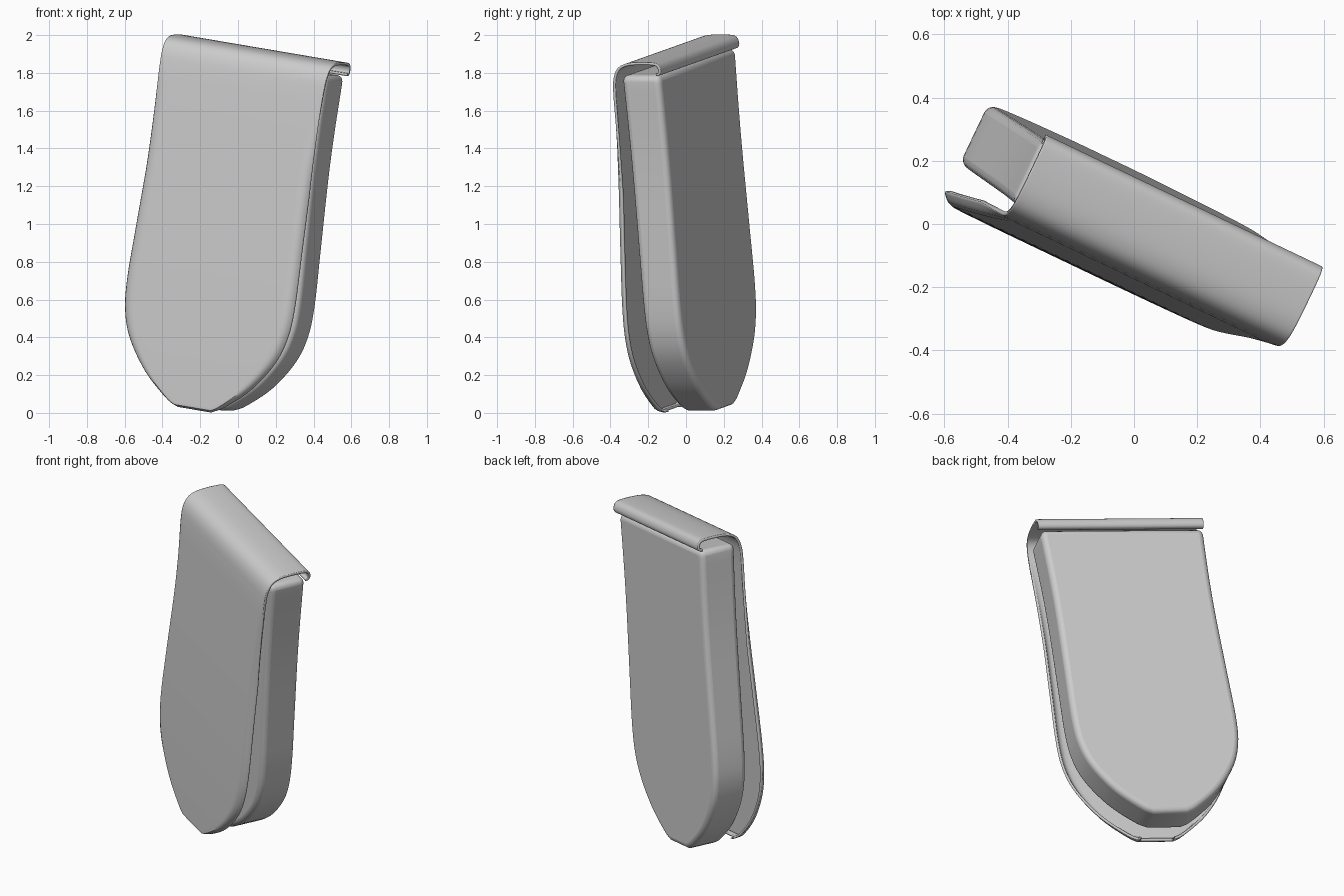
import bpy, bmesh, math
from mathutils import Matrix, Vector

cube = bpy.data.objects.get("Cube")
if cube:
    bpy.data.objects.remove(cube, do_unlink=True)

# Single plain material
grey = bpy.data.materials.new("plain_grey")
grey.use_nodes = True
COLOUR = (0.6, 0.6, 0.6, 1)
grey.diffuse_color = COLOUR
grey.node_tree.nodes["Principled BSDF"].inputs["Base Color"].default_value = COLOUR

# The pouch is turned about z and leans sideways
POSE = (Matrix.Rotation(math.radians(-25.5), 4, "Z")
        @ Matrix.Rotation(math.radians(8.7), 4, "Y")
        @ Matrix.Translation((-0.183, 0, 0)))

# Half outline, bottom to top: (half width, height)
OUTLINE = [(0.10, 0.0), (0.17, 0.035), (0.31, 0.15), (0.425, 0.305), (0.478, 0.45),
           (0.493, 0.62), (0.487, 0.9), (0.478, 1.27), (0.478, 1.52), (0.485, 1.77),
           (0.49, 1.92)]


def smooth_path(points, steps):
    """Catmull-Rom curve through the given points."""
    pts = [Vector(p) for p in points]
    pts = [2 * pts[0] - pts[1]] + pts + [2 * pts[-1] - pts[-2]]
    out = []
    for a, b, c, d in zip(pts, pts[1:], pts[2:], pts[3:]):
        for i in range(steps):
            t = i / steps
            out.append(0.5 * (2 * b + (c - a) * t + (2 * a - 5 * b + 4 * c - d) * t ** 2
                              + (3 * b - a - 3 * c + d) * t ** 3))
    return out + [pts[-2]]


EDGE = smooth_path(OUTLINE, 5)


def half_width(z):
    for p, q in zip(EDGE, EDGE[1:]):
        if z <= q.y:
            t = max(0, (z - p.y) / max(q.y - p.y, 1e-6))
            return p.x + (q.x - p.x) * t
    return EDGE[-1].x


def finish(name, bm):
    bmesh.ops.recalc_face_normals(bm, faces=bm.faces)
    bm.transform(POSE)
    mesh = bpy.data.meshes.new(name)
    bm.to_mesh(mesh)
    bm.free()
    mesh.materials.append(grey)
    obj = bpy.data.objects.new(name, mesh)
    bpy.context.collection.objects.link(obj)
    return obj


def shade(obj):
    bpy.ops.object.select_all(action="DESELECT")
    obj.select_set(True)
    bpy.context.view_layer.objects.active = obj
    bpy.ops.object.shade_smooth_by_angle(angle=math.radians(40))


# Body: solid slab, thicker from the bottom towards the top
TOP = 1.85
side = [(p.x * 0.985, p.y) for p in EDGE if p.y < TOP - 0.03]
side.append((0.477, TOP))
loop = side + [(-x, z) for x, z in reversed(side)]
bm = bmesh.new()
back = [bm.verts.new((x, 0.155 - 0.021 * z, z)) for x, z in loop]
front = [bm.verts.new((x, -0.052 - 0.03 * z, z)) for x, z in loop]
bm.faces.new(back)
bm.faces.new(front)
for i in range(len(loop)):
    j = (i + 1) % len(loop)
    bm.faces.new((back[i], back[j], front[j], front[i]))
body = finish("pouch_body", bm)
bevel = body.modifiers.new("rounded_rim", "BEVEL")
bevel.width = 0.03
bevel.segments = 4
bevel.limit_method = "ANGLE"
bevel.angle_limit = math.radians(50)
shade(body)

# Flap: one thin sheet from the back lip, over the top and down the front
over_top = smooth_path([(0.105, 1.858), (0.122, 1.862), (0.128, 1.88), (0.118, 1.905),
                        (0.09, 1.916), (0.0, 1.918), (-0.07, 1.91), (-0.115, 1.885),
                        (-0.14, 1.83), (-0.15, 1.74)], 4)
down = [Vector((-0.15 - 0.045 * math.sin(math.pi / 2 * (1.74 - p.y) / 1.74), p.y))
        for p in reversed(EDGE) if 0.001 < p.y < 1.72]
bottom_hem = [Vector((-0.19, 0.003)), Vector((-0.18, -0.002)), Vector((-0.168, 0.0))]
path = over_top + down + bottom_hem
across = [-1, -0.99, -0.975, -0.955, -0.92] + [i / 8 for i in range(-7, 8)]
across += [0.92, 0.955, 0.975, 0.99, 1]

bm = bmesh.new()
rows = []
for y, z in path:
    w = half_width(z)
    # rim of the front panel rolls back towards the body
    roll = 0.03 * min(1, max(0, (1.8 - z) / 0.6)) if y < -0.1 else 0
    rows.append([bm.verts.new((t * w + 0.008, y + roll * max(0, (abs(t) - 0.92) / 0.08) ** 2, z))
                 for t in across])
for r, s in zip(rows, rows[1:]):
    for i in range(len(across) - 1):
        bm.faces.new((r[i], r[i + 1], s[i + 1], s[i]))
flap = finish("closing_flap", bm)
shell = flap.modifiers.new("sheet_thickness", "SOLIDIFY")
shell.thickness = 0.014
shell.offset = 0
shade(flap)
